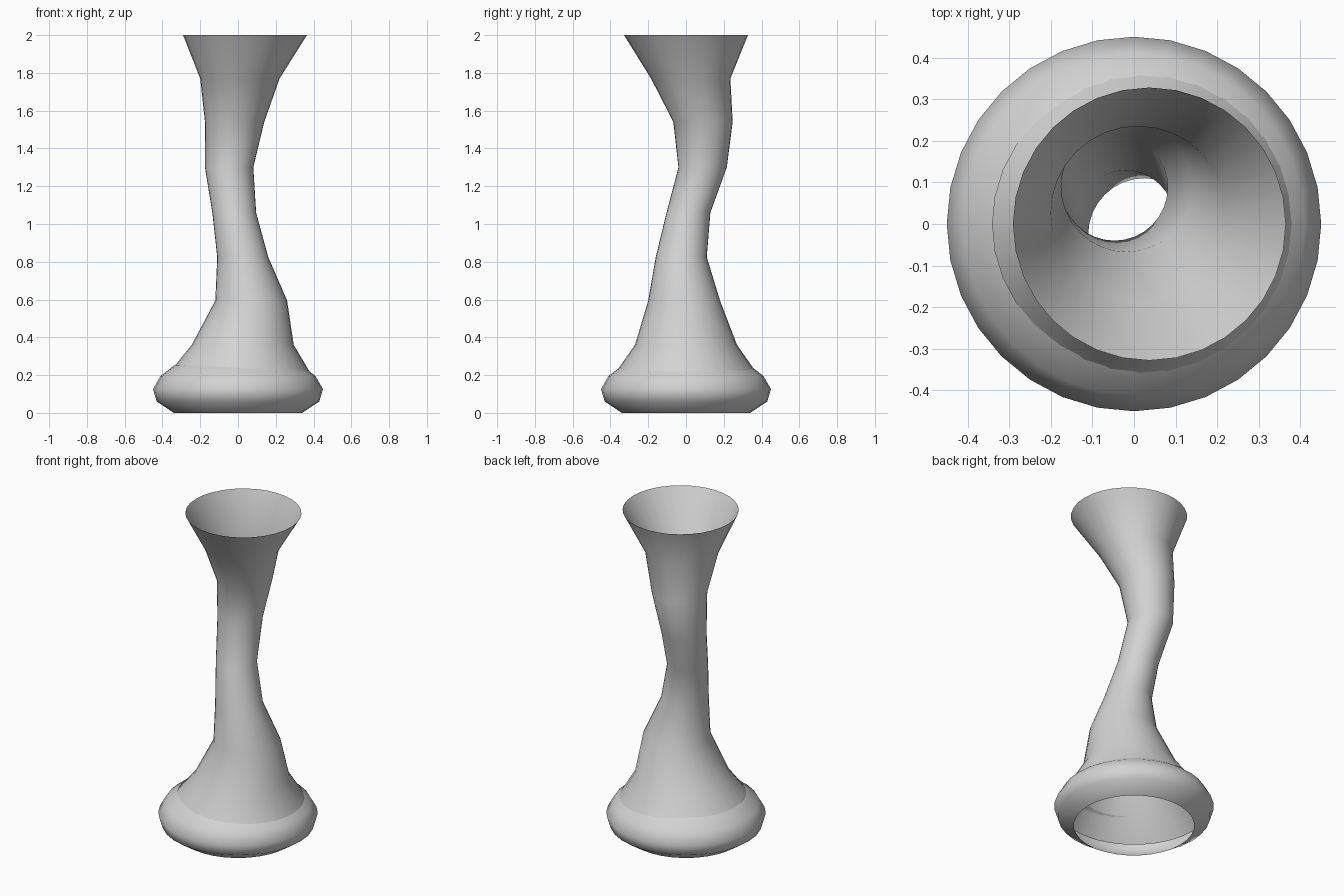
import bpy
import bmesh
from math import cos, sin, tau

cube = bpy.data.objects.get("Cube")
if cube:
    bpy.data.objects.remove(cube, do_unlink=True)

SIDES = 32

# One pale grey material for the whole vase
grey = bpy.data.materials.new("pale_grey")
grey.use_nodes = True
colour = (0.65, 0.65, 0.65, 1.0)
grey.diffuse_color = colour
grey.node_tree.nodes["Principled BSDF"].inputs["Base Color"].default_value = colour


def loft(name, rings):
    """Open shell through horizontal circles given as (x, y, z, radius), bottom first."""
    bm = bmesh.new()
    loops = []
    for x, y, z, r in rings:
        loops.append([bm.verts.new((x + r * cos(tau * i / SIDES),
                                    y + r * sin(tau * i / SIDES), z))
                      for i in range(SIDES)])
    for low, high in zip(loops, loops[1:]):
        for i in range(SIDES):
            j = (i + 1) % SIDES
            face = bm.faces.new((low[i], low[j], high[j], high[i]))
            face.smooth = True
    mesh = bpy.data.meshes.new(name)
    bm.to_mesh(mesh)
    bm.free()
    mesh.materials.append(grey)
    obj = bpy.data.objects.new(name, mesh)
    bpy.context.collection.objects.link(obj)
    return obj


# Winding hollow body, flared at the foot and the mouth
loft("vase_body", [
    (0, 0, 0.125, 0.435),
    (0.025, 0, 0.36, 0.27),
    (0.07, -0.01, 0.595, 0.19),
    (0.025, -0.025, 0.825, 0.135),
    (-0.02, 0.013, 1.06, 0.116),
    (-0.047, 0.088, 1.30, 0.128),
    (-0.018, 0.09, 1.54, 0.157),
    (0.01, 0.025, 1.77, 0.21),
    (0.037, 0, 2.0, 0.328),
])

# Rounded, open-bottomed rim around the foot
foot_profile = [(0.34, 0), (0.43, 0.06), (0.45, 0.125), (0.41, 0.195), (0.34, 0.25)]
loft("foot_ring", [(0, 0, z, r) for r, z in foot_profile])
